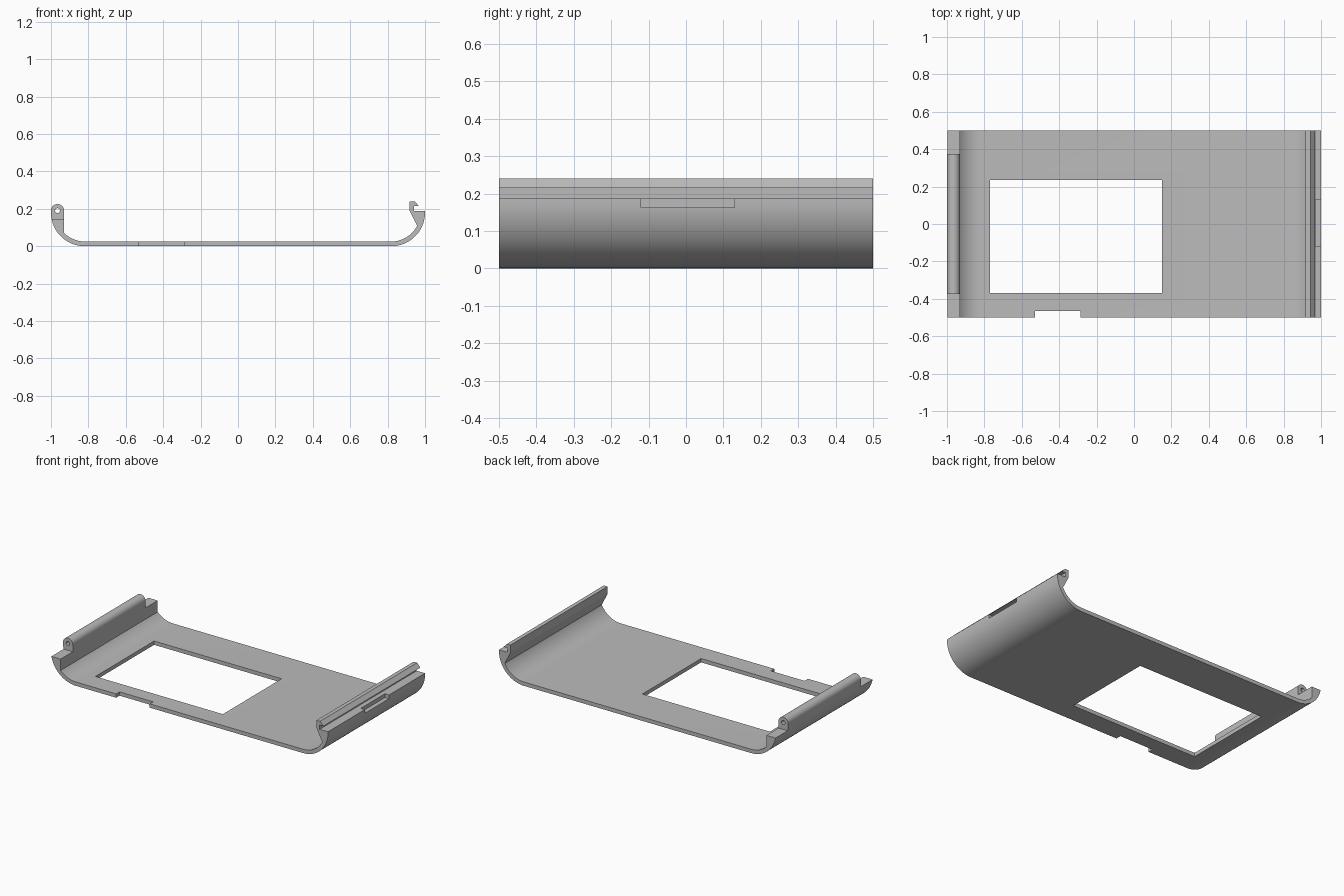
import bpy, bmesh
from math import sin, cos, pi, radians
from mathutils import Matrix

cube = bpy.data.objects.get("Cube")
if cube:
    bpy.data.objects.remove(cube, do_unlink=True)

grey = bpy.data.materials.new("Grey Plastic")
grey.use_nodes = True
grey.diffuse_color = (0.5, 0.5, 0.5, 1)
grey.node_tree.nodes["Principled BSDF"].inputs["Base Color"].default_value = grey.diffuse_color


def arc(cx, cz, r, a, b, n=24):
    """Points on an arc from angle a to b, in degrees."""
    angles = [radians(a + (b - a) * i / n) for i in range(n + 1)]
    return [(cx + r * cos(t), cz + r * sin(t)) for t in angles]


def extrude(name, profile, y0, y1):
    """Solid made from an x-z profile swept along y."""
    bm = bmesh.new()
    face = bm.faces.new([bm.verts.new((x, y0, z)) for x, z in profile])
    result = bmesh.ops.extrude_face_region(bm, geom=[face])
    moved = [v for v in result["geom"] if isinstance(v, bmesh.types.BMVert)]
    bmesh.ops.translate(bm, verts=moved, vec=(0, y1 - y0, 0))
    bmesh.ops.recalc_face_normals(bm, faces=bm.faces)
    mesh = bpy.data.meshes.new(name)
    bm.to_mesh(mesh)
    bm.free()
    mesh.materials.append(grey)
    obj = bpy.data.objects.new(name, mesh)
    bpy.context.collection.objects.link(obj)
    return obj


def box(name, x0, x1, y0, y1, z0, z1):
    return extrude(name, [(x0, z0), (x1, z0), (x1, z1), (x0, z1)], y0, y1)


def cut(target, cutter):
    mod = target.modifiers.new(cutter.name, 'BOOLEAN')
    mod.operation = 'DIFFERENCE'
    mod.solver = 'EXACT'
    mod.object = cutter
    bpy.context.view_layer.objects.active = target
    bpy.ops.object.modifier_apply(modifier=mod.name)
    bpy.data.objects.remove(cutter, do_unlink=True)


# Tray cross-section: floor, curved sides, latch hook and hinge barrel
R, T, C = 0.18, 0.025, 0.82
profile = arc(-C, R, R, 180, 270) + arc(C, R, R, 270, 360)
profile += [(1, 0.187), (0.94, 0.187), (0.94, 0.215), (0.967, 0.215),
            (0.943, 0.24), (0.917, 0.24), (0.917, 0.19)]
profile += arc(C, R, R - T, -27, -90)
profile += arc(-C, R, R - T, 270, 224.8)
profile += arc(-0.965, 0.19, 0.035, 0, 180)
cover = extrude("cover", profile, -0.5, 0.5)

# Display window and front edge notch
cut(cover, box("window", -0.77, 0.15, -0.37, 0.235, -0.1, 0.1))
cut(cover, box("front_notch", -0.53, -0.287, -0.6, -0.465, -0.1, 0.1))

# Finger recess in the latch side
cut(cover, box("latch_recess", 0.97, 1.1, -0.12, 0.13, 0.162, 0.205))

# Steps at both ends of the hinge barrel, and the pin hole
for side in (-1, 1):
    y0, y1 = sorted((side * 0.375, side * 0.6))
    cut(cover, box("hinge_step", -1.1, -0.9, y0, y1, 0.145, 0.3))
cut(cover, extrude("pin_hole", arc(-0.965, 0.19, 0.013, 0, 345, 23), -0.6, 0.6))

bpy.ops.object.select_all(action='DESELECT')
cover.select_set(True)
bpy.context.view_layer.objects.active = cover
bpy.ops.object.shade_smooth_by_angle(angle=radians(25))
